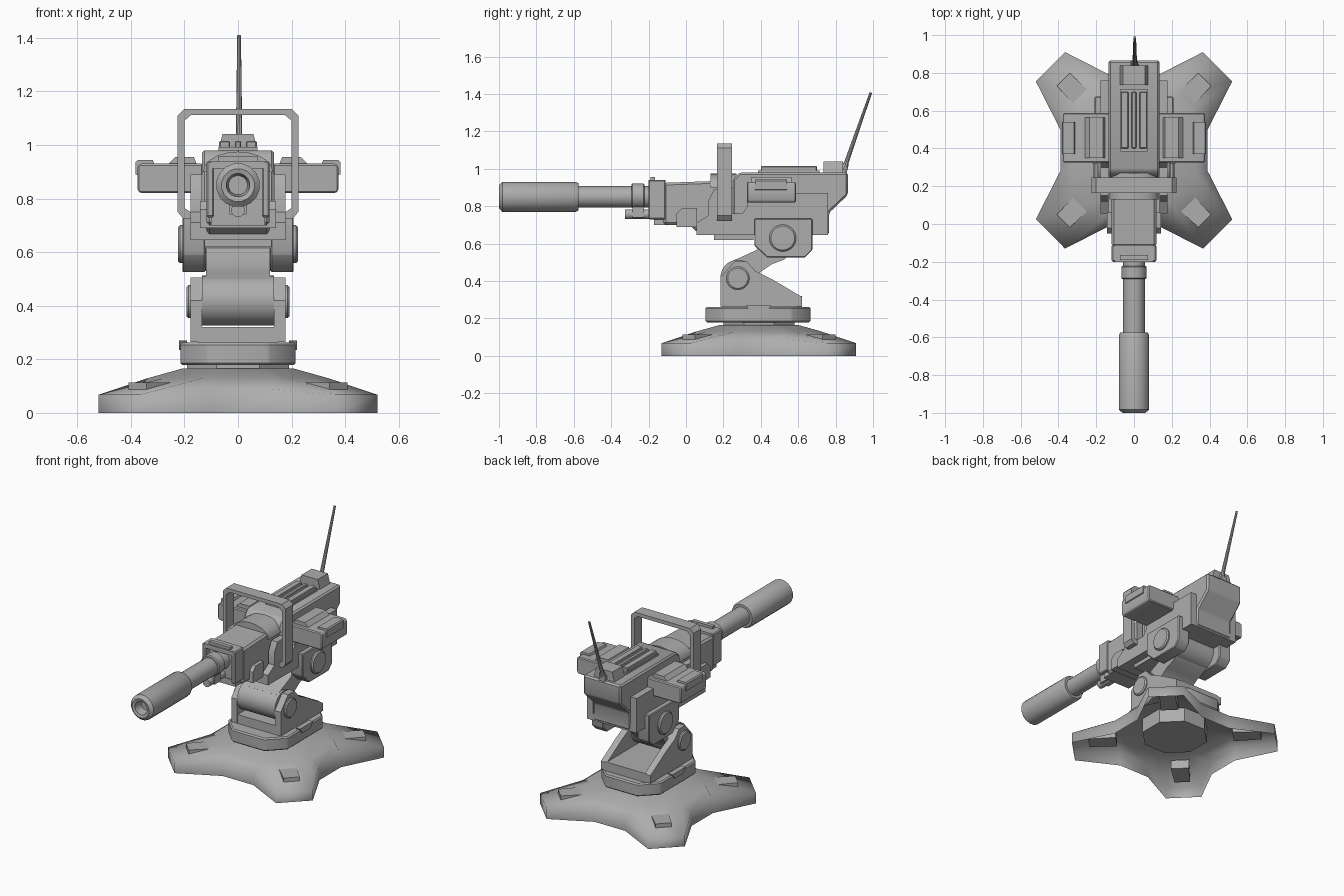
import bpy, bmesh, math
from mathutils import Vector

if "Cube" in bpy.data.objects:
    bpy.data.objects.remove(bpy.data.objects["Cube"], do_unlink=True)

grey = bpy.data.materials.new("plain grey")
grey.use_nodes = True
grey.diffuse_color = (0.42, 0.42, 0.42, 1)
grey.node_tree.nodes["Principled BSDF"].inputs["Base Color"].default_value = (0.42, 0.42, 0.42, 1)


def finish(name, bm, bevel=0, recalc=True):
    """Turn a bmesh into an object, rounded where the edges are shallow."""
    if recalc:
        bmesh.ops.recalc_face_normals(bm, faces=bm.faces)
    if bevel:
        edges = [e for e in bm.edges if e.calc_face_angle(0) > 0.6]
        bmesh.ops.bevel(bm, geom=edges, offset=bevel, segments=1, affect='EDGES')
    for f in bm.faces:
        f.smooth = True
    for e in bm.edges:
        e.smooth = e.calc_face_angle(3) < 0.56
    me = bpy.data.meshes.new(name)
    bm.to_mesh(me)
    bm.free()
    me.materials.append(grey)
    ob = bpy.data.objects.new(name, me)
    bpy.context.collection.objects.link(ob)
    return ob


def prism(name, pts, axis, lo, hi, bevel=0):
    """Extrude a flat outline along x, y or z."""
    put = {'x': lambda p, t: (t, p[0], p[1]),
           'y': lambda p, t: (p[0], t, p[1]),
           'z': lambda p, t: (p[0], p[1], t)}[axis]
    bm = bmesh.new()
    a = [bm.verts.new(put(p, lo)) for p in pts]
    b = [bm.verts.new(put(p, hi)) for p in pts]
    bm.faces.new(a)
    bm.faces.new(b[::-1])
    for i in range(len(pts)):
        j = (i + 1) % len(pts)
        bm.faces.new((a[i], b[i], b[j], a[j]))
    return finish(name, bm, bevel)


def box(name, x0, x1, y0, y1, z0, z1, bevel=0):
    return prism(name, [(x0, y0), (x1, y0), (x1, y1), (x0, y1)], 'z', z0, z1, bevel)


def lathe(name, start, direction, profile, n=24):
    """Revolve (distance, radius) pairs about an axis, closing both ends."""
    d = Vector(direction).normalized()
    u = d.orthogonal().normalized()
    v = d.cross(u)
    bm = bmesh.new()
    rings = []
    for t, r in profile:
        rings.append([bm.verts.new(Vector(start) + d * t + r * (
            u * math.cos(2 * math.pi * (i + .5) / n) + v * math.sin(2 * math.pi * (i + .5) / n)))
            for i in range(n)])
    for p, q in zip(rings, rings[1:]):
        for i in range(n):
            bm.faces.new((p[i], p[(i + 1) % n], q[(i + 1) % n], q[i]))
    bm.faces.new(rings[0])
    bm.faces.new(rings[-1])
    return finish(name, bm)


def chamfered(hx, y0, y1, c):
    """Rectangle outline with cut corners."""
    return [(-hx + c, y0), (hx - c, y0), (hx, y0 + c), (hx, y1 - c),
            (hx - c, y1), (-hx + c, y1), (-hx, y1 - c), (-hx, y0 + c)]


CY = 0.39  # centre of the stand

# Four-legged hollow stand: one quarter of each ring, turned four times
quarter_rings = [
    [(.39, .11, 0), (.52, .365, 0), (.365, .52, 0), (.11, .39, 0)],
    [(.39, .11, .09), (.52, .365, .068), (.365, .52, .068), (.11, .39, .09)],
    [(.335, .13, .13), (.275, .19, .13), (.19, .275, .13), (.13, .335, .13)],
    [(.21, .085, .165), (.17, .125, .165), (.125, .17, .165), (.085, .21, .165)]]
bm = bmesh.new()
rings = []
for quarter in quarter_rings:
    ring = []
    for k in range(4):
        c, s = round(math.cos(k * math.pi / 2)), round(math.sin(k * math.pi / 2))
        ring += [bm.verts.new((c * x - s * y, CY + s * x + c * y, z)) for x, y, z in quarter]
    rings.append(ring)
for p, q in zip(rings, rings[1:]):
    for i in range(16):
        j = (i + 1) % 16
        bm.faces.new((p[i], p[j], q[j], q[i]))
bm.faces.new(rings[-1])
finish("stand", bm, recalc=False)

# Raised pads on the legs
for k in range(4):
    a = math.pi / 4 + k * math.pi / 2
    c, s = math.cos(a), math.sin(a)
    pts = [(c * r - s * w, CY + s * r + c * w)
           for r, w in ((.36, -.055), (.53, -.048), (.53, .048), (.36, .055))]
    prism("leg_pad", pts, 'z', .055, .114)

# Turntable
prism("turntable_neck", chamfered(.19, .20, .58, .11), 'z', .07, .185)
prism("turntable", chamfered(.215, .105, .665, .10), 'z', .178, .262, .008)
for s in (-1, 1):
    prism("turntable_clip", [(.32, .27), (.345, .235), (.43, .235), (.455, .27)],
          'x', s * .19, s * .221)

# Lower bracket and its hinge
box("bracket_floor", -.15, .15, .19, .62, .262, .32)
cheek = [(.185, .265), (.185, .42), (.26, .505), (.325, .505), (.37, .455),
         (.46, .41), (.62, .315), (.62, .265)]
for s in (-1, 1):
    prism("bracket_cheek", cheek, 'x', s * .135, s * .178)
    lathe("lower_pivot", (s * .17, .277, .415), (s, 0, 0), [(0, .062), (.015, .062), (.022, .054)])
    lathe("upper_pivot", (s * .2, .517, .63), (s, 0, 0), [(0, .072), (.016, .072), (.024, .064)])
lathe("lower_hinge", (-.135, .277, .42), (1, 0, 0), [(0, .093), (.27, .093)], 28)
lathe("upper_hinge", (-.125, .517, .63), (1, 0, 0), [(0, .1), (.25, .1)], 28)
prism("arm", [(.23, .50), (.30, .53), (.375, .565), (.45, .65), (.58, .65), (.56, .55),
              (.525, .515), (.46, .49), (.40, .45), (.36, .38), (.28, .35)], 'x', -.12, .12)

# Yoke holding the receiver
yoke = [(.365, .735), (.675, .735), (.675, .565), (.635, .525), (.435, .525), (.365, .59)]
for s in (-1, 1):
    prism("yoke_cheek", yoke, 'x', s * .122, s * .208, .005)

# Receiver
prism("receiver", [(.25, .65), (.25, .94), (.285, .98), (.865, .98), (.865, .86), (.765, .765),
                   (.765, .65)], 'x', -.135, .135, .01)
prism("front_receiver", [(-.12, .70), (-.12, .925), (.30, .94), (.30, .66), (.06, .66),
                         (.02, .70)], 'x', -.118, .118, .012)
prism("side_shroud", [(.055, .645), (.055, .71), (.12, .75), (.12, .83), (.15, .89), (.24, .89),
                      (.24, .76), (.30, .76), (.33, .80), (.33, .87), (.76, .87), (.76, .645)],
      'x', .135, .178)
prism("side_shroud", [(.055, .645), (.055, .71), (.12, .75), (.12, .83), (.15, .89), (.24, .89),
                      (.24, .76), (.30, .76), (.33, .80), (.33, .87), (.76, .87), (.76, .645)],
      'x', -.178, -.135)
box("shroud_floor", -.15, .15, .055, .76, .645, .69)
box("belly_plate", -.125, .125, .15, .36, .62, .65)
prism("front_tray", [(-.05, .69), (-.05, .76), (-.02, .79), (.06, .79), (.06, .69)], 'x', -.142, .142)
arch = [(.13 * math.cos(a * math.pi / 10), .90 + .075 * math.sin(a * math.pi / 10)) for a in range(11)]
prism("arched_cover", arch, 'y', .13, .27)

# Front frame around the barrel root
for s in (-1, 1):
    box("frame_side", s * .09, s * .118, -.2, -.11, .73, .94, .006)
box("frame_top", -.1, .1, -.2, -.11, .912, .94)
box("frame_bottom", -.1, .1, -.17, -.08, .70, .74)
box("frame_inner", -.095, .095, -.165, -.1, .73, .92)
box("sight_bar", -.075, .075, -.19, -.165, .935, .957)

# Barrel, collar, gas tube and muzzle sleeve
lathe("barrel", (0, -.6, .85), (0, 1, 0), [(0, .058), (.48, .058)], 20)
lathe("barrel_collar", (0, -.292, .855), (0, 1, 0), [(0, .062), (.006, .068), (.064, .068), (.07, .062)], 16)
box("collar_bracket", -.032, .032, -.285, -.225, .74, .82)
lathe("gas_tube", (0, -.325, .757), (0, 1, 0), [(0, .026), (.2, .026)], 16)
lathe("muzzle_sleeve", (0, -1, .85), (0, 1, 0),
      [(.06, .036), (.005, .044), (0, .062), (.018, .082), (.41, .082), (.425, .074)], 16)

# Carry handle: a bent strip
half = [(.178, .725), (.205, .725), (.225, .75), (.225, 1.11), (.20, 1.135)]
inner = [(.175, 1.112), (.2, 1.09), (.2, .765), (.178, .75)]
outline = half + [(-x, z) for x, z in half[::-1]] + [(-x, z) for x, z in inner[::-1]] + inner
prism("carry_handle", outline, 'y', .165, .245)

# Side pods with lids and latches
for s in (-1, 1):
    pod = [(.13, .82), (.365, .82), (.375, .83), (.375, .92), (.365, .93), (.13, .93)]
    prism("side_pod", [(s * x, z) for x, z in pod], 'y', .325, .588, .006)
    lid = [(.15, .92), (.165, .955), (.235, .955), (.265, .925)]
    prism("pod_lid", [(s * x, z) for x, z in lid], 'y', .35, .565)
    latch = [(.31, .925), (.318, .943), (.375, .943), (.382, .936), (.382, .89), (.37, .885)]
    prism("pod_latch", [(s * x, z) for x, z in latch], 'y', .37, .54)

# Top rail, antenna mount and antenna
box("rail_base", -.072, .072, .385, .715, .97, .992)
for x in (-.05, 0, .05):
    w = .012 if x == 0 else .02
    box("rail_strip", x - w, x + w, .40, .70, .985, 1.015, .004)
prism("antenna_mount", [(-.075, .975), (-.058, 1.04), (.058, 1.04), (.075, .975)], 'y', .735, .84)
box("antenna_foot", -.02, .02, .83, .862, .975, 1.01)
lathe("antenna", (.004, .842, .99), (0, .147, .42),
      [(0, .02), (.03, .017), (.05, .012), (.443, .007)], 10)
